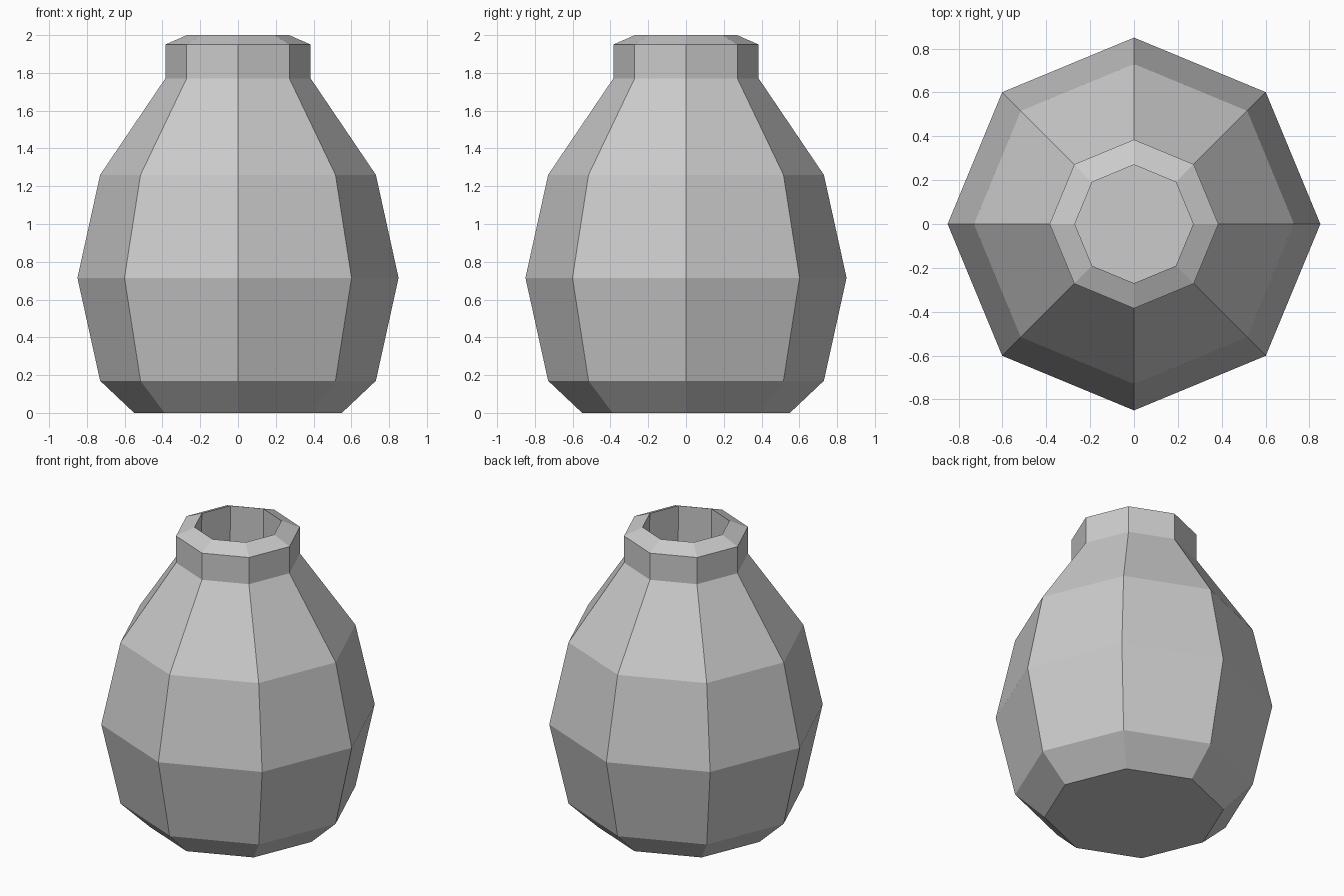
import bpy, bmesh
from math import cos, sin, tau

cube = bpy.data.objects.get("Cube")
if cube:
    bpy.data.objects.remove(cube, do_unlink=True)

SIDES = 8

# Single clay grey
grey = bpy.data.materials.new("clay_grey")
grey.use_nodes = True
colour = (0.6, 0.6, 0.6, 1)
grey.diffuse_color = colour
grey.node_tree.nodes["Principled BSDF"].inputs["Base Color"].default_value = colour

# (radius, height): outer wall upwards, over the lip, then inner wall down
outer = [(0.55, 0), (0.73, 0.17), (0.85, 0.715), (0.73, 1.26),
         (0.385, 1.77), (0.385, 1.95), (0.27, 2.0)]
inner = [(0.275, 1.74), (0.62, 1.23), (0.74, 0.715), (0.63, 0.22), (0.5, 0.1)]


def lathe(name, profile):
    """Turn a profile around z and close both ends with flat caps."""
    bm = bmesh.new()
    rings = [[bm.verts.new((r * cos(tau * i / SIDES), r * sin(tau * i / SIDES), z))
              for i in range(SIDES)] for r, z in profile]
    for low, high in zip(rings, rings[1:]):
        for i in range(SIDES):
            j = (i + 1) % SIDES
            bm.faces.new((low[i], low[j], high[j], high[i]))
    bm.faces.new(rings[0][::-1])
    bm.faces.new(rings[-1])
    bmesh.ops.recalc_face_normals(bm, faces=bm.faces)
    mesh = bpy.data.meshes.new(name)
    bm.to_mesh(mesh)
    bm.free()
    mesh.materials.append(grey)
    obj = bpy.data.objects.new(name, mesh)
    bpy.context.collection.objects.link(obj)
    return obj


# Hollow eight-sided vase with a collared neck and chamfered lip
lathe("vase", outer + inner)
